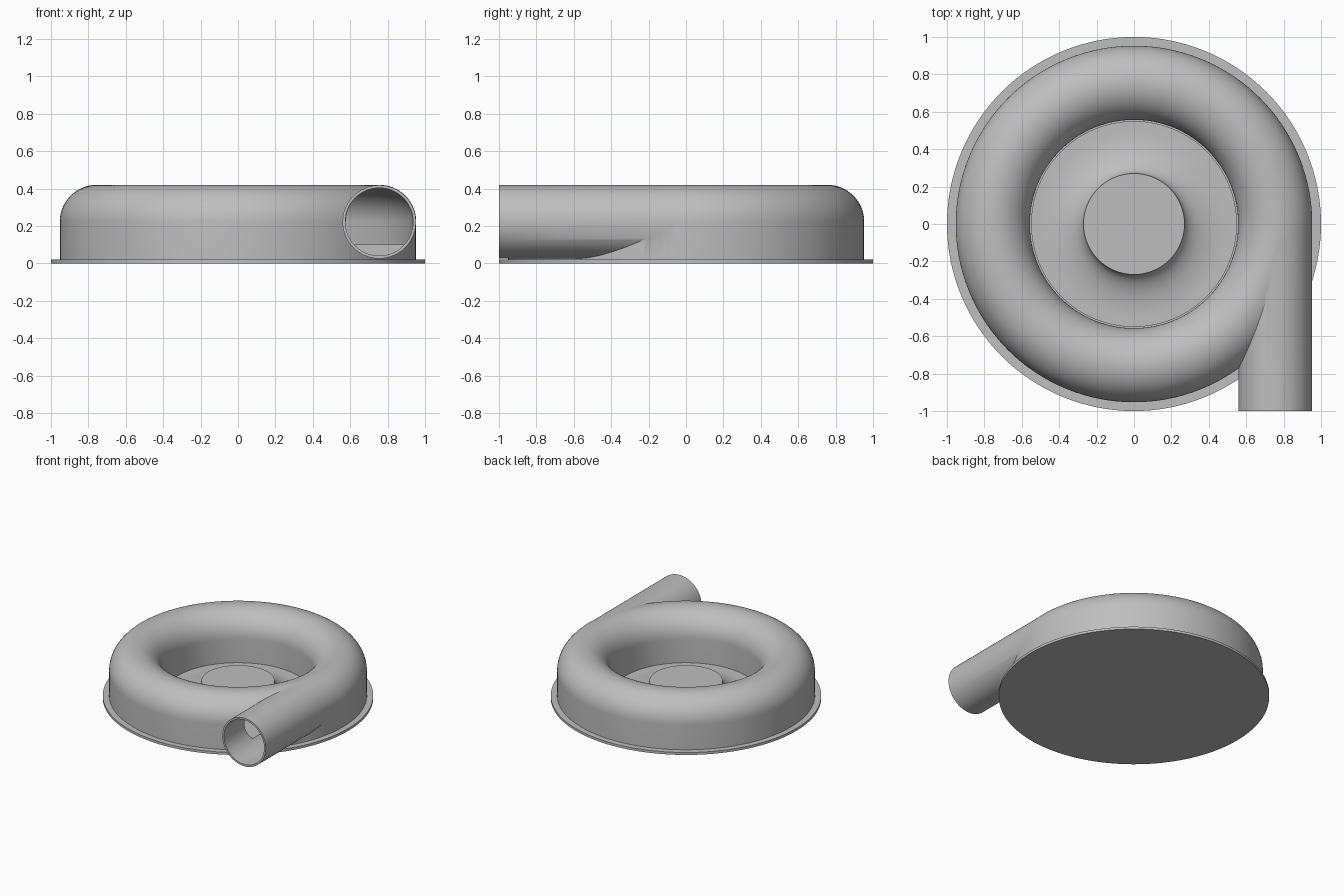
import bpy, bmesh, math
from mathutils import Matrix, Vector

cube = bpy.data.objects.get("Cube")
if cube:
    bpy.data.objects.remove(cube, do_unlink=True)

SEGMENTS = 128
TUBE_X, TUBE_Z, TUBE_R = 0.755, 0.222, 0.198   # volute channel
PIPE_R, BORE_R, CAVITY_R = 0.196, 0.181, 0.179
BASE_TOP = 0.02

grey = bpy.data.materials.new("plain_grey")
grey.use_nodes = True
colour = (0.52, 0.52, 0.52, 1)
grey.diffuse_color = colour
grey.node_tree.nodes["Principled BSDF"].inputs["Base Color"].default_value = colour


def finish(name, bm):
    bmesh.ops.recalc_face_normals(bm, faces=bm.faces)
    mesh = bpy.data.meshes.new(name)
    bm.to_mesh(mesh)
    bm.free()
    mesh.materials.append(grey)
    obj = bpy.data.objects.new(name, mesh)
    bpy.context.collection.objects.link(obj)
    return obj


def lathe(name, profile, closed=False):
    """Spin an (r, z) profile about the z axis."""
    bm = bmesh.new()
    verts = [bm.verts.new((r, 0, z)) for r, z in profile]
    pairs = list(zip(verts, verts[1:]))
    if closed:
        pairs.append((verts[-1], verts[0]))
    edges = [bm.edges.new(p) for p in pairs]
    bmesh.ops.spin(bm, geom=verts + edges, cent=(0, 0, 0), axis=(0, 0, 1),
                   angle=math.tau, steps=SEGMENTS, use_duplicate=False)
    bmesh.ops.remove_doubles(bm, verts=bm.verts, dist=0.0001)
    return finish(name, bm)


def rod(name, radius, y0, y1):
    """Cylinder along y on the outlet axis."""
    bm = bmesh.new()
    place = Matrix.Translation(Vector((TUBE_X, (y0 + y1) / 2, TUBE_Z)))
    bmesh.ops.create_cone(bm, cap_ends=True, segments=96, radius1=radius,
                          radius2=radius, depth=y1 - y0,
                          matrix=place @ Matrix.Rotation(math.pi / 2, 4, 'X'))
    return finish(name, bm)


def arch(radius, bottom):
    """Half-round top over straight sides, down to the given height."""
    arc = [(TUBE_X + radius * math.cos(a), TUBE_Z + radius * math.sin(a))
           for a in (math.pi * i / 32 for i in range(33))]
    return [(TUBE_X + radius, bottom)] + arc + [(TUBE_X - radius, bottom)]


def activate(obj):
    bpy.ops.object.select_all(action='DESELECT')
    obj.select_set(True)
    bpy.context.view_layer.objects.active = obj


def combine(target, tool, operation):
    tool.hide_render = True
    activate(target)
    mod = target.modifiers.new(operation.lower(), 'BOOLEAN')
    mod.operation, mod.solver, mod.object = operation, 'EXACT', tool
    bpy.ops.object.modifier_apply(modifier=mod.name)
    bpy.data.objects.remove(tool, do_unlink=True)


# Thin round back plate
base = lathe("base_plate", [(0, 0), (1, 0), (1, BASE_TOP), (0, BASE_TOP)])

# Hollow ring casing with the tangential outlet pipe
casing = lathe("volute_casing", arch(TUBE_R, BASE_TOP - 0.005), closed=True)
combine(casing, rod("outlet_pipe", PIPE_R, -1, 0), 'UNION')
combine(casing, lathe("cavity_cutter", arch(CAVITY_R, 0.1), closed=True), 'DIFFERENCE')
combine(casing, rod("bore_cutter", BORE_R, -1.1, 0), 'DIFFERENCE')

# Central hub flaring down to the floor of the inlet
flare = [(0.50 - 0.23 * math.cos(a), 0.14 - 0.11 * math.sin(a))
         for a in (math.pi / 2 * i / 16 for i in range(17))]
hub = lathe("centre_hub", [(0, 0.14)] + flare + [(0.55, 0.03), (0.55, 0.015), (0, 0.015)])

for part in (base, casing, hub):
    activate(part)
    bpy.ops.object.shade_smooth_by_angle(angle=math.radians(30))
